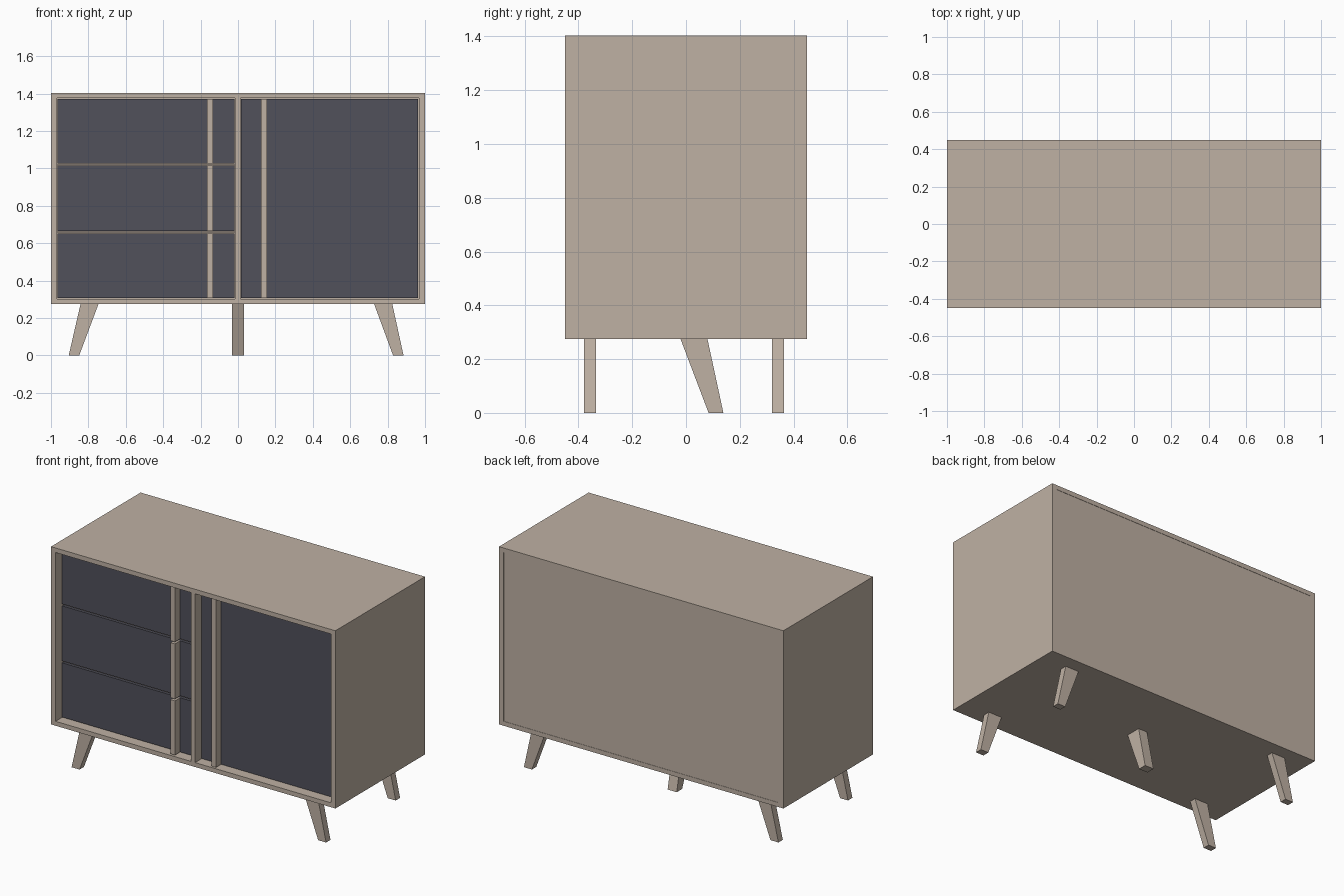
import bpy, bmesh

if "Cube" in bpy.data.objects:
    bpy.data.objects.remove(bpy.data.objects["Cube"])


def material(name, color):
    m = bpy.data.materials.new(name)
    m.diffuse_color = (*color, 1)
    m.use_nodes = True
    m.node_tree.nodes["Principled BSDF"].inputs["Base Color"].default_value = m.diffuse_color
    return m


wood = material("pale wood", (0.52, 0.44, 0.37))
slate = material("slate grey", (0.082, 0.082, 0.105))


def prism(name, bottom, top, z0, z1, mat):
    """Box or taper between two rectangles given as (x0, x1, y0, y1)."""
    bm = bmesh.new()
    rings = []
    for (x0, x1, y0, y1), z in ((bottom, z0), (top, z1)):
        rings.append([bm.verts.new((x, y, z)) for x, y in
                      ((x0, y0), (x1, y0), (x1, y1), (x0, y1))])
    lo, hi = rings
    bm.faces.new(lo[::-1])
    bm.faces.new(hi)
    for i in range(4):
        j = (i + 1) % 4
        bm.faces.new((lo[i], lo[j], hi[j], hi[i]))
    me = bpy.data.meshes.new(name)
    bm.to_mesh(me)
    bm.free()
    me.materials.append(mat)
    ob = bpy.data.objects.new(name, me)
    bpy.context.collection.objects.link(ob)
    return ob


def box(name, x0, x1, y0, y1, z0, z1, mat=wood):
    return prism(name, (x0, x1, y0, y1), (x0, x1, y0, y1), z0, z1, mat)


F, B = -0.45, 0.45            # front and back of the carcass
FLOOR, CEIL = 0.302, 1.375    # inside heights
PANEL = F + 0.06              # face of the drawers and door

# Carcass
box("top_panel", -1, 1, F, B, CEIL, 1.404)
box("bottom_panel", -1, 1, F, B, 0.274, FLOOR)
box("left_side", -1, -0.968, F, B, FLOOR, CEIL)
box("right_side", 0.968, 1, F, B, FLOOR, CEIL)
box("centre_divider", -0.016, 0.013, F, B - 0.03, FLOOR, CEIL)
box("back_panel", -0.968, 0.968, B - 0.03, B - 0.002, FLOOR, CEIL)

# Drawers with upright pulls, separated by thin rails
for i, (z0, z1) in enumerate(((0.307, 0.652), (0.664, 1.014), (1.026, 1.371))):
    box(f"drawer_front_{i}", -0.964, -0.02, PANEL, PANEL + 0.03, z0, z1, slate)
    box(f"drawer_pull_{i}", -0.166, -0.134, F + 0.008, PANEL, z0, z1)
for i, z in enumerate((0.658, 1.02)):
    box(f"drawer_rail_{i}", -0.968, -0.016, PANEL + 0.015, B - 0.03, z - 0.004, z + 0.004)

# Door
box("door", 0.017, 0.963, PANEL, PANEL + 0.03, 0.306, 1.371, slate)
box("door_pull", 0.123, 0.155, F + 0.008, PANEL, 0.306, 1.371)

# Splayed tapered legs
for row, (y0, y1) in (("front", (-0.379, -0.335)), ("back", (0.32, 0.364))):
    prism(f"{row}_left_leg", (-0.905, -0.849, y0, y1), (-0.842, -0.746, y0, y1), 0, 0.274, wood)
    prism(f"{row}_right_leg", (0.829, 0.885, y0, y1), (0.728, 0.825, y0, y1), 0, 0.274, wood)
prism("middle_leg", (-0.032, 0.032, 0.084, 0.139), (-0.032, 0.032, -0.02, 0.08), 0, 0.274, wood)
